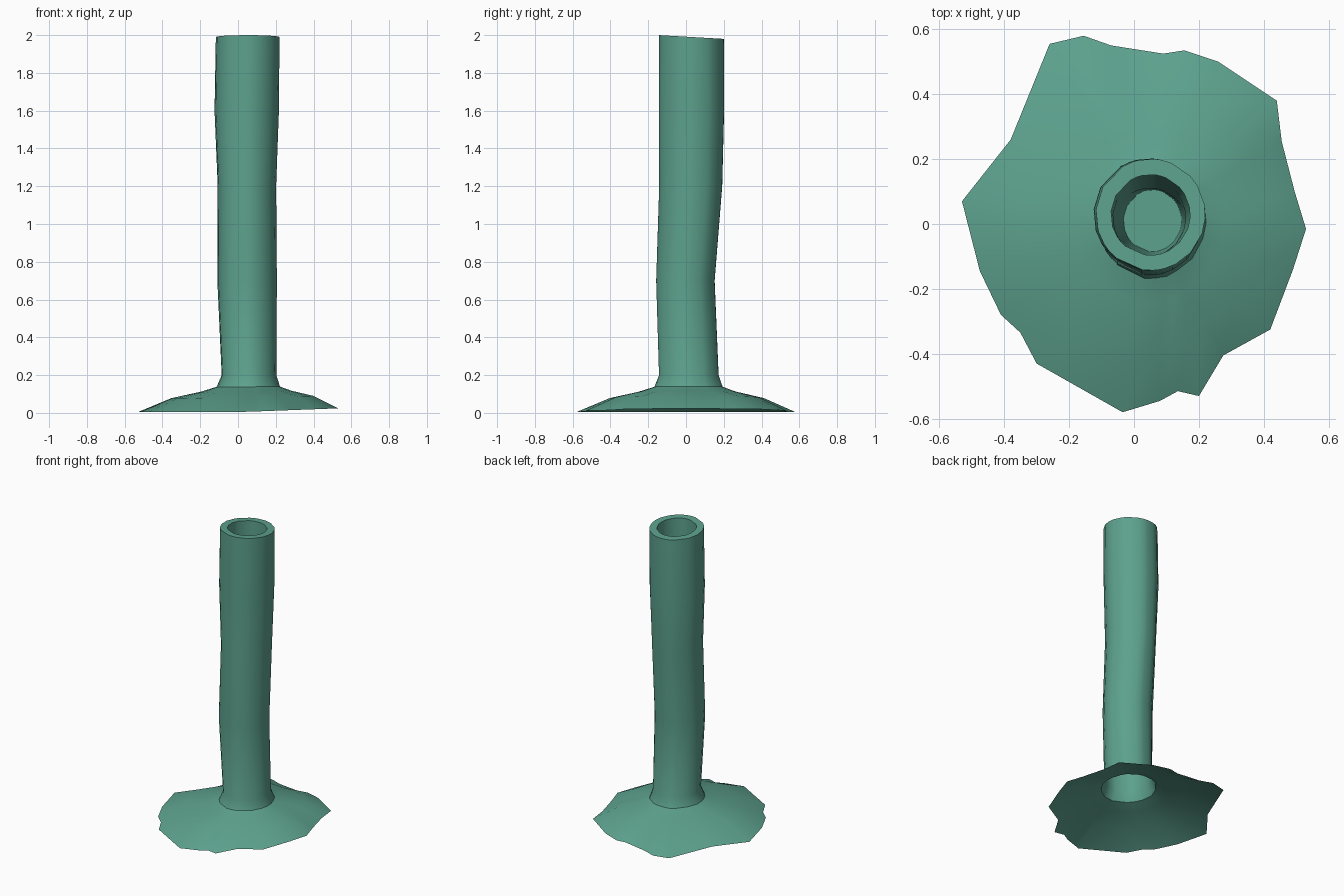
import bpy, bmesh, math

# Irregular outline of the spreading foot, read counter-clockwise (x, y)
RIM = [(0.53, -0.015), (0.495, 0.1), (0.455, 0.255), (0.44, 0.38), (0.26, 0.5),
       (0.155, 0.535), (0.09, 0.525), (-0.07, 0.55), (-0.155, 0.58), (-0.26, 0.555),
       (-0.38, 0.26), (-0.53, 0.07), (-0.475, -0.145), (-0.41, -0.28), (-0.35, -0.335),
       (-0.30, -0.43), (-0.035, -0.58), (0.08, -0.545), (0.135, -0.515), (0.2, -0.53),
       (0.275, -0.405), (0.42, -0.325), (0.49, -0.14)]

# Tube cross-sections: z, centre x, centre y, radius x, radius y
OUTER = [(0.20, 0.058, 0.015, 0.145, 0.158), (0.70, 0.048, -0.003, 0.158, 0.155),
         (1.20, 0.047, 0.025, 0.155, 0.167), (1.60, 0.046, 0.029, 0.171, 0.173),
         (2.00, 0.051, 0.029, 0.169, 0.172)]
INNER = [(2.00, 0.051, 0.028, 0.122, 0.124), (1.60, 0.048, 0.027, 0.122, 0.124),
         (1.20, 0.047, 0.02, 0.112, 0.118), (0.70, 0.05, 0.0, 0.112, 0.11),
         (0.30, 0.057, 0.01, 0.09, 0.095)]
# Foot flare: fraction of the way to the rim, height
FLARE = [(1.0, 0.004), (0.6, 0.078), (0.25, 0.112), (0.06, 0.138)]

ANGLES = [math.atan2(y - 0.015, x - 0.058) for x, y in RIM]
N = len(RIM)
bm = bmesh.new()


def tube_points(z, cx, cy, rx, ry):
    pts = []
    for a in ANGLES:
        y = cy + ry * math.sin(a)
        tilt = 0.02 * (y + 0.145) / 0.345 if z >= 2.0 else 0
        pts.append((cx + rx * math.cos(a), y, z - tilt))
    return pts


# Flared foot, outer wall, lip and inner wall form one continuous sheet
neck = tube_points(*OUTER[0])
rings = []
for t, z in FLARE:
    rings.append([(nx + (rx - nx) * t, ny + (ry - ny) * t,
                   z + 0.02 * t * max(0, rx) / 0.53)
                  for (nx, ny, _), (rx, ry) in zip(neck, RIM)])
rings += [tube_points(*s) for s in OUTER + INNER]

verts = [[bm.verts.new(p) for p in ring] for ring in rings]
for low, high in zip(verts, verts[1:]):
    for i in range(N):
        j = (i + 1) % N
        bm.faces.new((low[i], low[j], high[j], high[i]))
bm.faces.new(verts[-1])  # floor of the hollow

mesh = bpy.data.meshes.new("hollow_stalk")
bm.to_mesh(mesh)
bm.free()
stalk = bpy.data.objects.new("hollow_stalk", mesh)
bpy.context.collection.objects.link(stalk)

# Muted green surface
mat = bpy.data.materials.new("green")
mat.diffuse_color = (0.11, 0.36, 0.27, 1)
mesh.materials.append(mat)

# Smooth sides with a crisp lip
bpy.context.view_layer.objects.active = stalk
stalk.select_set(True)
bpy.ops.object.shade_smooth_by_angle(angle=math.radians(45))
